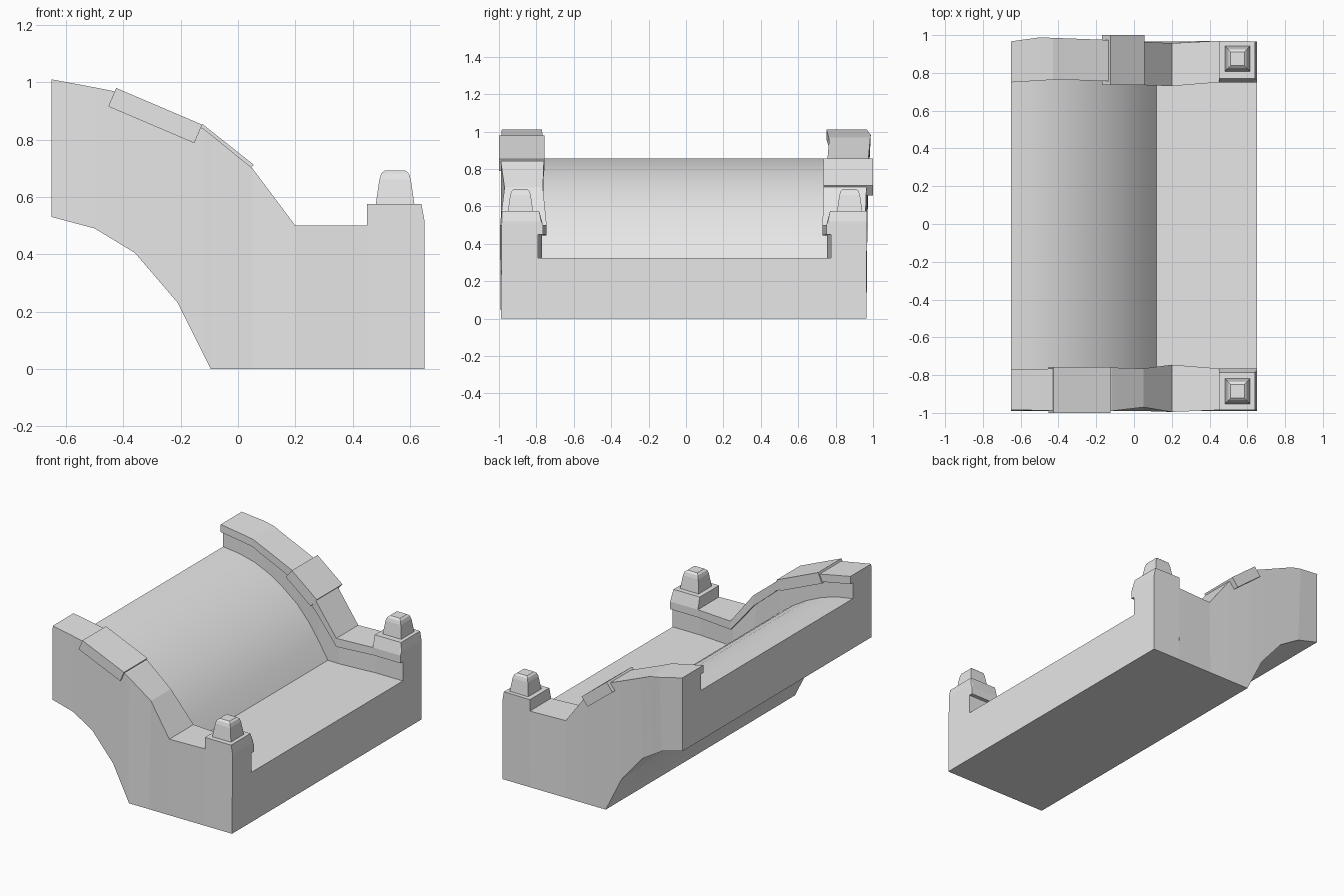
import bpy, bmesh
from mathutils import Vector

if "Cube" in bpy.data.objects:
    bpy.data.objects.remove(bpy.data.objects["Cube"])

stone = bpy.data.materials.new("pale grey stone")
stone.use_nodes = True
GREY = (0.8, 0.8, 0.8, 1)
stone.diffuse_color = GREY
stone.node_tree.nodes["Principled BSDF"].inputs["Base Color"].default_value = GREY


def loft(name, rings, smooth=None):
    """Skin a list of equal closed rings and cap both ends."""
    bm = bmesh.new()
    loops = [[bm.verts.new(p) for p in ring] for ring in rings]
    n = len(loops[0])
    for a, b in zip(loops, loops[1:]):
        for i in range(n):
            j = (i + 1) % n
            bm.faces.new((a[i], a[j], b[j], b[i]))
    bm.faces.new(loops[0])
    bm.faces.new(loops[-1])
    bmesh.ops.recalc_face_normals(bm, faces=bm.faces)
    mesh = bpy.data.meshes.new(name)
    bm.to_mesh(mesh)
    bm.free()
    mesh.materials.append(stone)
    obj = bpy.data.objects.new(name, mesh)
    bpy.context.collection.objects.link(obj)
    if smooth:
        bpy.ops.object.select_all(action="DESELECT")
        obj.select_set(True)
        bpy.context.view_layer.objects.active = obj
        bpy.ops.object.shade_smooth_by_angle(angle=smooth)
    return obj


def interp(points, x):
    for (xa, a), (xb, b) in zip(points, points[1:]):
        if x <= xb:
            return a + (b - a) * (x - xa) / (xb - xa)
    return points[-1][1]


ARCH = [(-0.65, 0.53), (-0.5, 0.49), (-0.36, 0.405), (-0.21, 0.23), (-0.095, 0), (0.65, 0)]
DECK = [(-0.65, 0.855), (-0.54, 0.838), (-0.43, 0.806), (-0.32, 0.757), (-0.22, 0.697),
        (-0.12, 0.622), (-0.03, 0.535), (0.05, 0.435), (0.12, 0.325), (0.65, 0.325)]

# Arched span with the curved roadway
outline = DECK + ARCH[::-1]
loft("bridge_span", [[(x, y, z) for x, z in outline] for y in (-0.85, 0.85)], 0.5)

# Parapets: x, top height, lip depth, inset of the top edge
STATIONS = [(-0.65, 1.01, 0.05, 0), (-0.5, 0.982, 0.05, 0), (-0.43, 0.968, 0.05, 0),
            (-0.36, 0.938, 0.055, 0), (-0.21, 0.875, 0.055, 0), (-0.12, 0.838, 0.06, 0),
            (-0.095, 0.818, 0.065, 0), (0.05, 0.7, 0.07, 0), (0.2, 0.5, 0.055, 0),
            (0.45, 0.5, 0.05, 0), (0.45, 0.575, 0.125, 0.02),
            (0.64, 0.575, 0.125, 0.02), (0.65, 0.52, 0.07, 0.01)]
# Slightly uneven inner lip and outer edge, by x
FRONT = dict(foot=0.99,
             lip=[(-0.65, 0.77), (-0.12, 0.76), (0.05, 0.765), (0.2, 0.745), (0.45, 0.765), (0.65, 0.765)],
             edge=[(-0.65, 0.985), (-0.12, 0.99), (0.05, 0.97), (0.2, 0.995), (0.45, 0.985), (0.65, 0.985)])
BACK = dict(foot=0.965,
            lip=[(-0.65, 0.75), (-0.4, 0.765), (-0.12, 0.755), (0.05, 0.735), (0.2, 0.73), (0.45, 0.75), (0.65, 0.75)],
            edge=[(-0.65, 0.967), (-0.5, 0.988), (-0.15, 0.975), (0.2, 0.957), (0.45, 0.97), (0.65, 0.967)])


def parapet(name, side, s):
    rings = []
    for x, top, depth, inset in STATIONS:
        lip, edge, low = interp(side["lip"], x), interp(side["edge"], x), interp(ARCH, x)
        shoulder = 0.5 if inset else top
        section = [(side["foot"], low), (edge, top), (lip + inset, top), (lip, shoulder),
                   (lip, top - depth), (lip + 0.025, top - depth), (lip + 0.025, low)]
        rings.append([(x, s * y, z) for y, z in section])
    return loft(name, rings)


parapet("front_parapet", FRONT, -1)
parapet("back_parapet", BACK, 1)


# Tapered caps on the end pillars
def cap(name, cx, cy):
    levels = [(0.068, 0.57), (0.055, 0.66), (0.048, 0.682), (0.036, 0.692)]
    corners = [(-1, -1), (1, -1), (1, 1), (-1, 1)]
    loft(name, [[(cx + r * i, cy + r * j, z) for i, j in corners] for r, z in levels])


cap("front_pillar_cap", 0.548, -0.885)
cap("back_pillar_cap", 0.548, 0.875)


# Loose coping stones lying on the parapets
def coping(name, start, end, y0, y1, thick=0.07):
    a, b = Vector(start), Vector(end)
    d = (b - a).normalized()
    down = Vector((d.y, -d.x)) * thick
    quad = [a, b, b + down, a + down]
    loft(name, [[(p.x, y, p.y) for p in quad] for y in (y0, y1)])


coping("front_coping_stone", (-0.425, 0.98), (-0.125, 0.852), -1.0, -0.757)
coping("back_coping_stone", (-0.125, 0.855), (0.055, 0.712), 0.735, 1.0)
